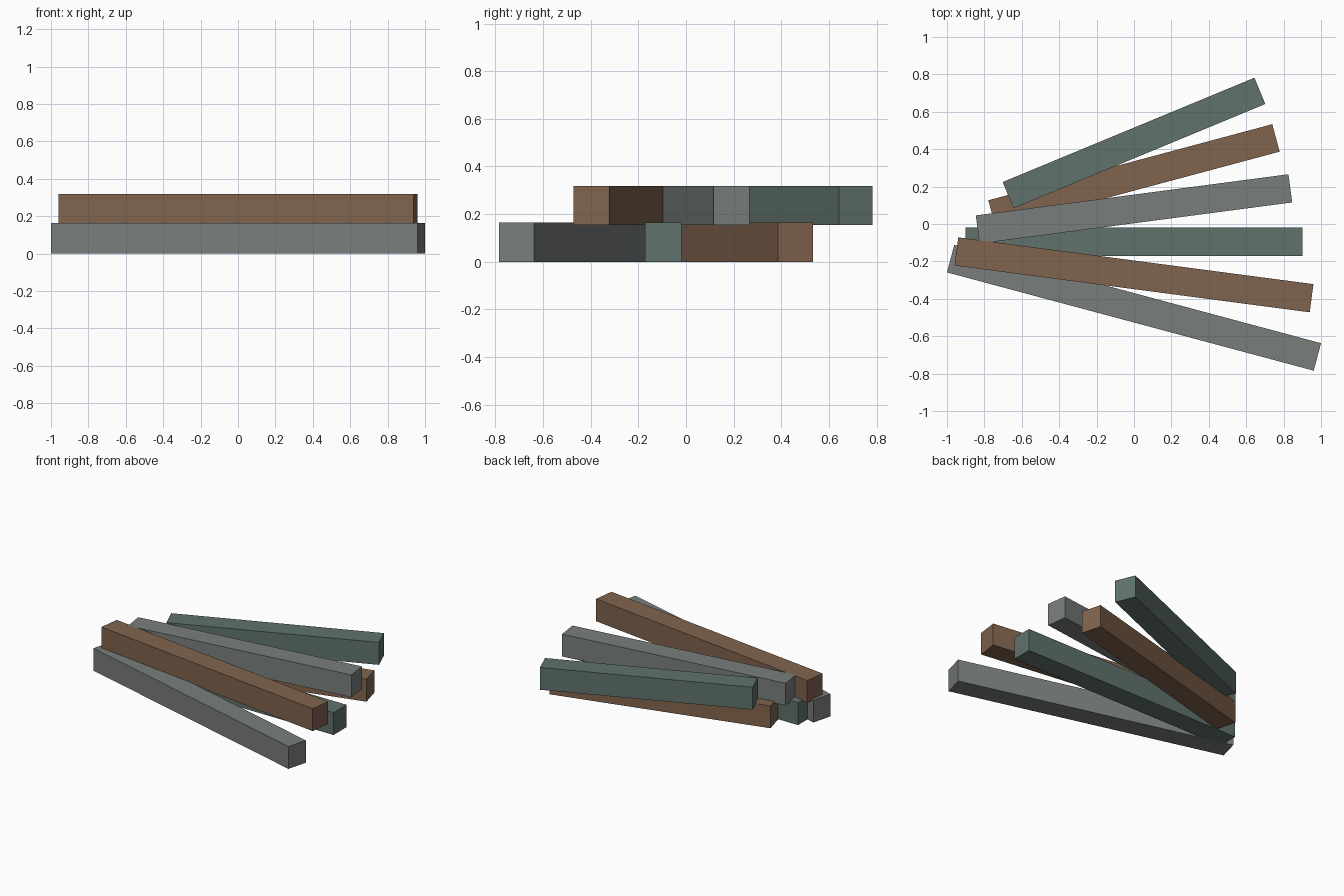
import bpy
from math import radians

if "Cube" in bpy.data.objects:
    bpy.data.objects.remove(bpy.data.objects["Cube"])


def make_material(name, rgb):
    mat = bpy.data.materials.new(name)
    mat.diffuse_color = (*rgb, 1.0)
    mat.use_nodes = True
    mat.node_tree.nodes["Principled BSDF"].inputs["Base Color"].default_value = mat.diffuse_color
    return mat


materials = [
    make_material("grey_wood", (0.19, 0.21, 0.20)),
    make_material("brown_wood", (0.22, 0.127, 0.076)),
    make_material("green_wood", (0.115, 0.168, 0.147)),
]

WIDTH, HEIGHT = 0.152, 0.165
UPPER_Z = 0.154  # upper layer sinks slightly into the lower one

# Fan of beams: each is shorter and turned further, alternating layers
for i in range(6):
    length = 2.03 - 0.1146 * i
    z = HEIGHT / 2 + (UPPER_Z if i % 2 else 0.0)
    bpy.ops.mesh.primitive_cube_add(
        size=1,
        location=(0, -0.448 + 0.1762 * i, z),
        rotation=(0, 0, radians(-15 + 7.5 * i)),
    )
    beam = bpy.context.object
    beam.name = f"{'upper' if i % 2 else 'lower'}_beam_{i // 2 + 1}"
    beam.scale = (length, WIDTH, HEIGHT)
    bpy.ops.object.transform_apply(location=False, rotation=False, scale=True)
    beam.data.materials.append(materials[i % 3])
